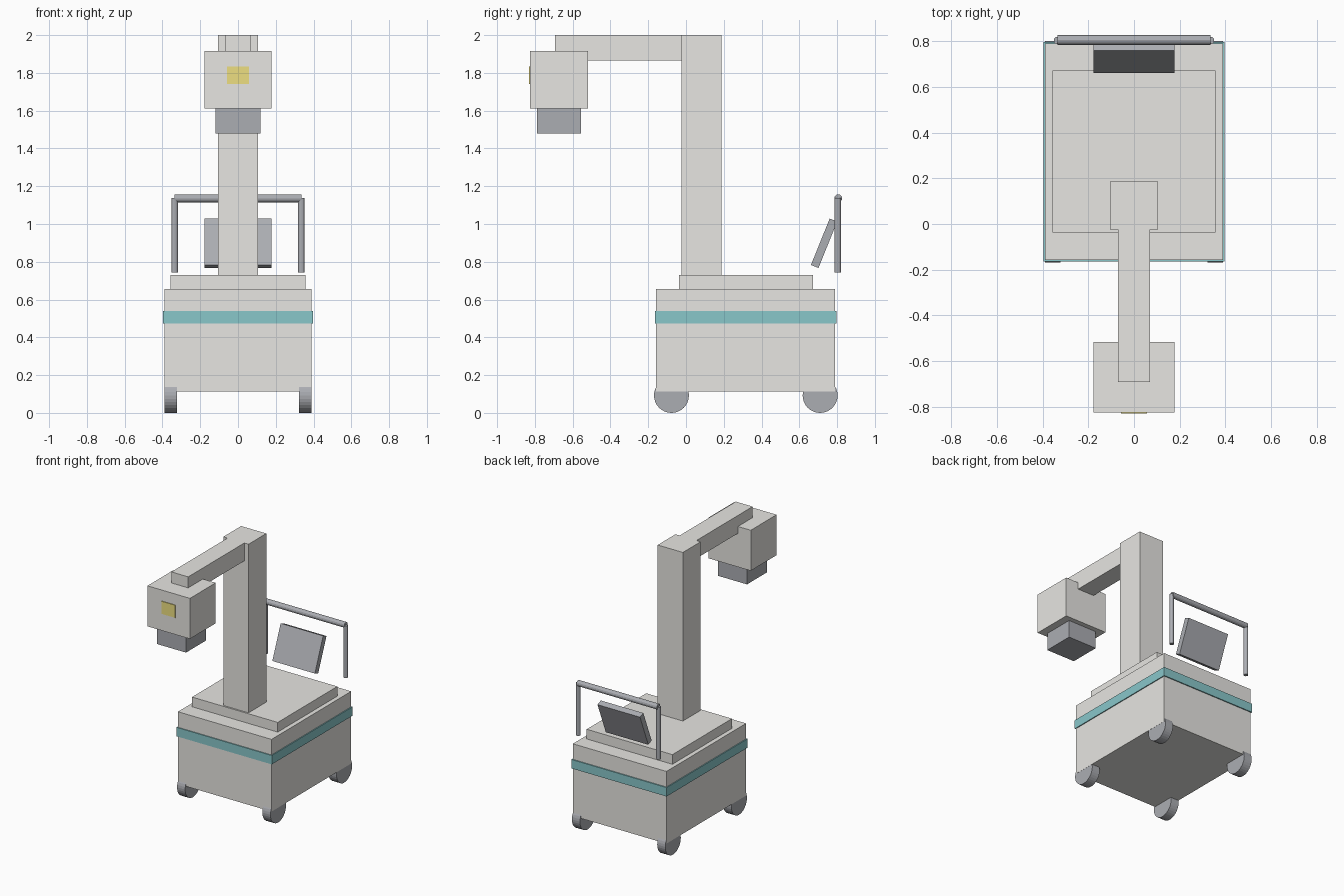
import bpy
from math import radians

if "Cube" in bpy.data.objects:
    bpy.data.objects.remove(bpy.data.objects["Cube"])


def material(name, rgb):
    m = bpy.data.materials.new(name)
    m.diffuse_color = (*rgb, 1)
    m.use_nodes = True
    m.node_tree.nodes["Principled BSDF"].inputs["Base Color"].default_value = m.diffuse_color
    return m


SHELL = material("shell", (0.80, 0.79, 0.76))
DARK = material("dark_grey", (0.41, 0.42, 0.45))
TEAL = material("teal", (0.25, 0.57, 0.59))
YELLOW = material("yellow", (0.85, 0.74, 0.22))


def finish(name, mat):
    ob = bpy.context.object
    ob.name = ob.data.name = name
    ob.data.materials.append(mat)
    return ob


def box(name, mat, x, y, z, tilt=0):
    """Box from (min, max) ranges, tilted about x around its centre."""
    spans = (x, y, z)
    bpy.ops.mesh.primitive_cube_add(size=1, location=[(a + b) / 2 for a, b in spans])
    ob = bpy.context.object
    ob.scale = [b - a for a, b in spans]
    ob.rotation_euler.x = radians(tilt)
    return finish(name, mat)


def rod(name, mat, r, length, loc, along_x=False, sides=12):
    rot = (0, radians(90), 0) if along_x else (0, 0, 0)
    bpy.ops.mesh.primitive_cylinder_add(vertices=sides, radius=r, depth=length,
                                        location=loc, rotation=rot)
    return finish(name, mat)


# Base cabinet with coloured band and top plate
box("base_cabinet", SHELL, (-0.39, 0.39), (-0.158, 0.79), (0.113, 0.657))
box("base_band", TEAL, (-0.397, 0.397), (-0.165, 0.798), (0.473, 0.54))
box("top_plate", SHELL, (-0.357, 0.357), (-0.037, 0.672), (0.657, 0.73))

# Column and overhead arm
box("column", SHELL, (-0.105, 0.105), (-0.025, 0.187), (0.73, 2.0))
box("arm", SHELL, (-0.07, 0.07), (-0.693, -0.025), (1.865, 2.0))

# Head with lower housing and front label
box("head", SHELL, (-0.177, 0.177), (-0.825, -0.518), (1.612, 1.917))
box("head_lower_housing", DARK, (-0.12, 0.12), (-0.79, -0.555), (1.48, 1.612))
box("head_label", YELLOW, (-0.058, 0.058), (-0.83, -0.822), (1.74, 1.835))

# Tilted control screen
box("control_screen", DARK, (-0.177, 0.177), (0.7095, 0.7525), (0.7655, 1.0305), tilt=-22)

# Wheels and push handle
for side, s in (("left", -1), ("right", 1)):
    for end, y in (("front", -0.077), ("rear", 0.71)):
        rod(f"{end}_{side}_wheel", DARK, 0.0925, 0.067, (s * 0.3555, y, 0.0925), True, 32)
    rod(f"handle_{side}_post", DARK, 0.0165, 0.393, (s * 0.335, 0.804, 0.9405))
rod("handle_bar", DARK, 0.021, 0.67, (0, 0.806, 1.136), True)
